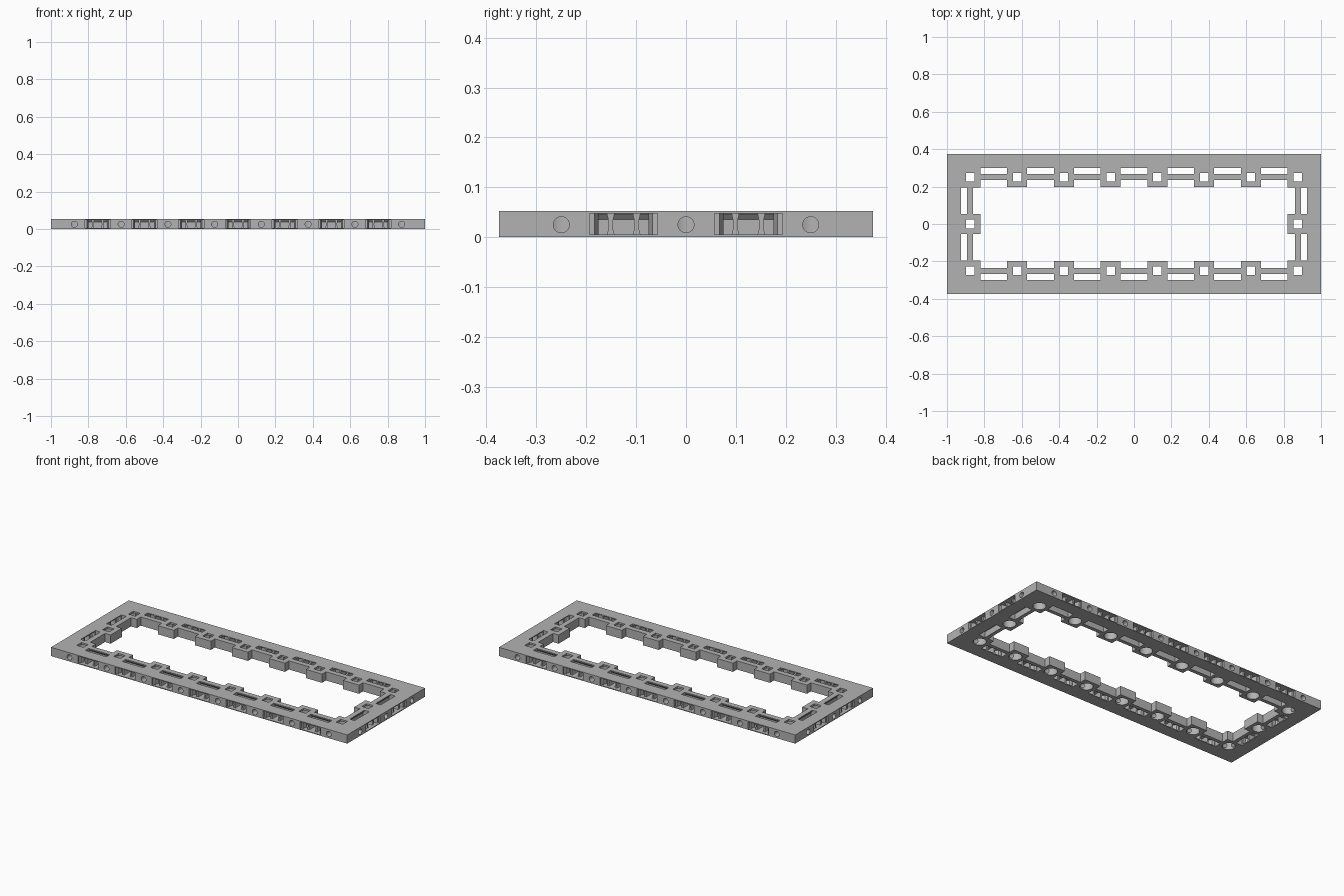
import bpy, bmesh
from math import pi
from mathutils import Matrix, Vector

cube = bpy.data.objects.get("Cube")
if cube:
    bpy.data.objects.remove(cube, do_unlink=True)

HX, HY, H = 1.0, 0.375, 0.053      # frame half sizes and height
STEP, INSET = 0.25, 0.125          # socket spacing and distance from the rim
PAD = 0.053                        # half width of a socket pad
MID = 0.025                        # height of the side holes

grey = bpy.data.materials.new("light grey")
grey.use_nodes = True
colour = (0.45, 0.45, 0.45, 1)
grey.diffuse_color = colour
grey.node_tree.nodes["Principled BSDF"].inputs["Base Color"].default_value = colour


def prism(bm, points, lo, hi, matrix=Matrix()):
    """Extrude a flat outline from z = lo to z = hi, then place it."""
    face = bm.faces.new([bm.verts.new((x, y, lo)) for x, y in points])
    extruded = bmesh.ops.extrude_face_region(bm, geom=[face])["geom"]
    top = [v for v in extruded if isinstance(v, bmesh.types.BMVert)]
    bmesh.ops.translate(bm, verts=top, vec=(0, 0, hi - lo))
    bmesh.ops.transform(bm, matrix=matrix, verts=list(face.verts) + top)


def box(bm, x0, x1, y0, y1, z0, z1, matrix=Matrix()):
    prism(bm, [(x0, y0), (x1, y0), (x1, y1), (x0, y1)], z0, z1, matrix)


def cylinder(bm, radius, depth, matrix):
    bmesh.ops.create_cone(bm, cap_ends=True, segments=32, radius1=radius,
                          radius2=radius, depth=depth, matrix=matrix)


def make(name, bm):
    bmesh.ops.recalc_face_normals(bm, faces=bm.faces)
    mesh = bpy.data.meshes.new(name)
    bm.to_mesh(mesh)
    bm.free()
    mesh.materials.append(grey)
    obj = bpy.data.objects.new(name, mesh)
    bpy.context.scene.collection.objects.link(obj)
    return obj


def mirrored(points):
    return points + [(-x, y) for x, y in reversed(points)]


# Local frames on each edge: x along the rim, y inwards, z up
def edge_frame(side, offset):
    reach = HY if side % 2 == 0 else HX
    return Matrix.Rotation(side * pi / 2, 4, 'Z') @ Matrix.Translation((offset, -reach, 0))


bays, sockets = [], []
for side in range(4):
    count = 8 if side % 2 == 0 else 3
    sockets += [edge_frame(side, (i - (count - 1) / 2) * STEP) for i in range(count)]
    bays += [edge_frame(side, (i - (count - 2) / 2) * STEP) for i in range(count - 1)]

# Frame blank and its big inner opening
bm = bmesh.new()
box(bm, -HX, HX, -HY, HY, 0, H)
frame = make("frame", bm)

cut = bmesh.new()
edge = INSET + PAD
box(cut, edge - HX, HX - edge, edge - HY, HY - edge, -0.1, 0.2)

# Bays: clip pocket in the rim, through slot, and notch behind the thin bar
upright = Matrix(((0, 0, 1, 0), (1, 0, 0, 0), (0, 1, 0, 0), (0, 0, 0, 1)))
half = STEP / 2 - PAD - 0.001
pocket = mirrored([(0.068, -0.02), (0.068, 0.012), (0.058, 0.013),
                   (0.05, 0.04), (0.066, 0.055), (0.066, 0.085)])
slot = [(0.075, -0.02), (0.118, -0.02), (0.118, 0.036), (0.108, 0.047),
        (0.108, 0.08), (0.075, 0.08)]
for m in bays:
    prism(cut, pocket, 0.005, 0.048, m)
    prism(cut, slot, -half, half, m @ upright)
    box(cut, -half, half, 0.14, edge + 0.02, -0.11, 0.21, m)

# Sockets: round well below, square window above, round hole to the rim
for m in sockets:
    cylinder(cut, 0.016, 0.14, m @ Matrix.Translation((0, 0.05, MID))
             @ Matrix.Rotation(pi / 2, 4, 'X'))
centres = {(round(p.x, 3), round(p.y, 3)) for p in
           (m @ Vector((0, INSET, 0)) for m in sockets)}
for x, y in sorted(centres):
    place = Matrix.Translation((x, y, 0))
    cylinder(cut, 0.036, 0.085, place)
    box(cut, -0.023, 0.023, -0.023, 0.023, 0.02, 0.1, place)

cutter = make("frame_cutter", cut)
cutter.hide_render = True
mod = frame.modifiers.new("openings", 'BOOLEAN')
mod.operation, mod.solver, mod.object = 'DIFFERENCE', 'EXACT', cutter
mod.use_self = True
bpy.context.view_layer.objects.active = frame
frame.select_set(True)
bpy.ops.object.modifier_apply(modifier=mod.name)
bpy.data.objects.remove(cutter, do_unlink=True)

# Waisted posts standing in every clip pocket
bm = bmesh.new()
post = [(0.018, 0.004), (0.021, 0.015), (0.022, 0.025), (0.021, 0.035), (0.018, 0.049),
        (0.034, 0.049), (0.031, 0.035), (0.03, 0.025), (0.031, 0.015), (0.034, 0.004)]
front = Matrix(((1, 0, 0, 0), (0, 0, 1, 0), (0, 1, 0, 0), (0, 0, 0, 1)))
for m in bays:
    for sign in (-1, 1):
        prism(bm, [(sign * x, z) for x, z in post], 0.02, 0.07, m @ front)
posts = make("clip_posts", bm)

posts.select_set(True)
bpy.ops.object.shade_smooth_by_angle(angle=0.6)
